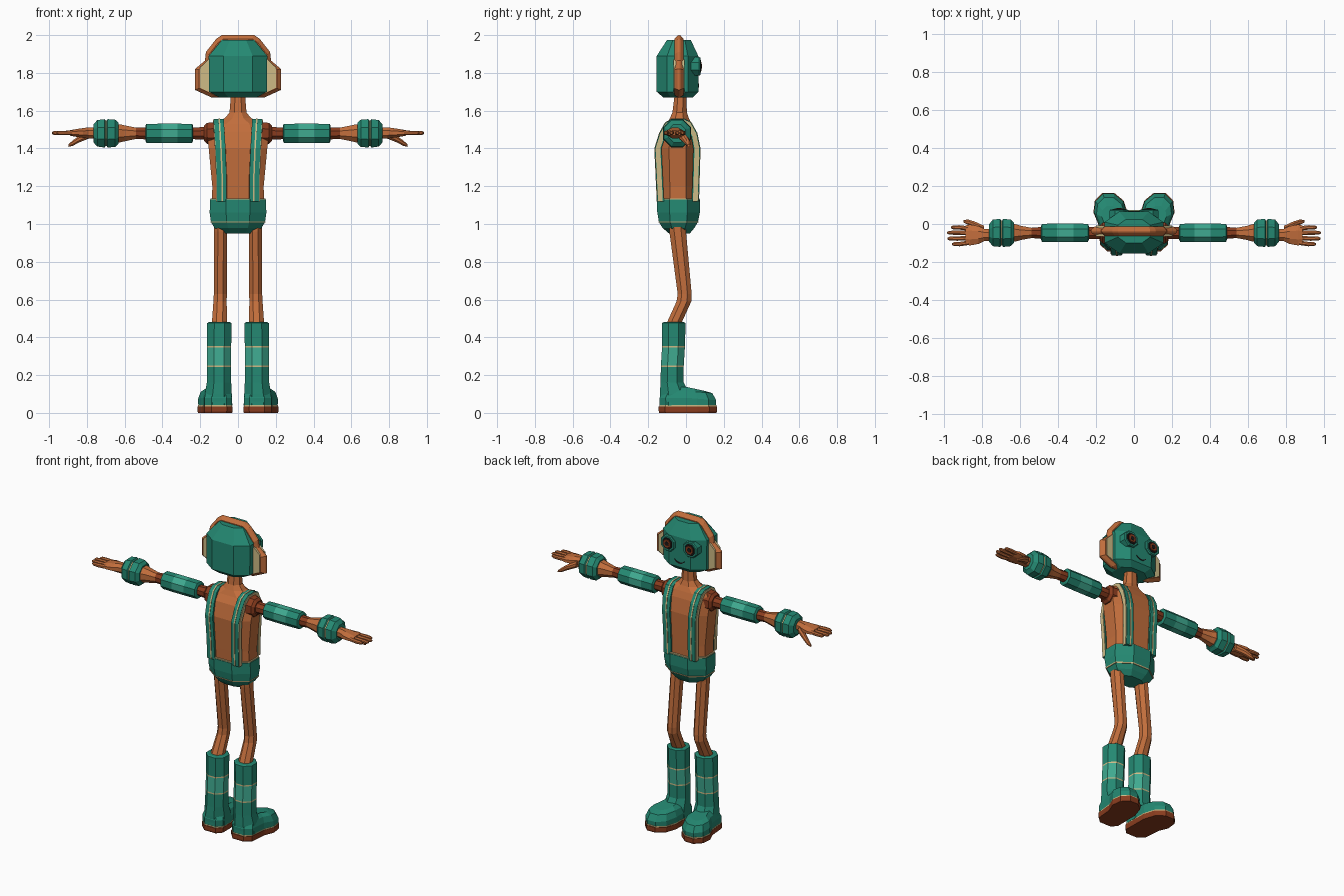
import bpy, bmesh, math


def material(name, rgb):
    m = bpy.data.materials.new(name)
    m.diffuse_color = (*rgb, 1)
    return m


TEAL = material("teal", (0.018, 0.25, 0.17))
LIGHT = material("light_teal", (0.05, 0.40, 0.28))
ORANGE = material("orange", (0.54, 0.155, 0.045))
RUST = material("rust", (0.25, 0.045, 0.013))
BEIGE = material("beige", (0.62, 0.50, 0.24))
BLACK = material("black", (0.012, 0.01, 0.01))


def ring(axis, t, u0, u1, v0, v1, c=0.29):
    """Eight-sided chamfered rectangle across an axis; c is the chamfer share."""
    cu, cv = (u1 - u0) * c, (v1 - v0) * c
    uv = [(u0 + cu, v0), (u1 - cu, v0), (u1, v0 + cv), (u1, v1 - cv),
          (u1 - cu, v1), (u0 + cu, v1), (u0, v1 - cv), (u0, v0 + cv)]
    order = {'x': lambda u, v: (t, u, v), 'y': lambda u, v: (u, t, v),
             'z': lambda u, v: (u, v, t)}[axis]
    return [order(u, v) for u, v in uv]


def loft(name, rings, mats, mirror=False):
    """Skin rings in order; mats is one colour or one colour per segment."""
    if not isinstance(mats, list):
        mats = [mats] * (len(rings) - 1)
    slots = list(dict.fromkeys(mats))
    bm = bmesh.new()
    rows = [[bm.verts.new(p) for p in r] for r in rings]
    n = len(rows[0])
    for k, m in enumerate(mats):
        for i in range(n):
            j = (i + 1) % n
            f = bm.faces.new((rows[k][i], rows[k][j], rows[k + 1][j], rows[k + 1][i]))
            f.material_index = slots.index(m)
    bm.faces.new(rows[0]).material_index = slots.index(mats[0])
    bm.faces.new(rows[-1]).material_index = slots.index(mats[-1])
    bmesh.ops.recalc_face_normals(bm, faces=bm.faces)
    me = bpy.data.meshes.new(name)
    bm.to_mesh(me)
    bm.free()
    for m in slots:
        me.materials.append(m)
    ob = bpy.data.objects.new(name, me)
    bpy.context.collection.objects.link(ob)
    if mirror:
        ob.modifiers.new("mirror", 'MIRROR')
    return ob


def column(name, rows, mats, mirror=False, c=0.29):
    """Vertical loft from rows of (z, x0, x1, y0, y1)."""
    return loft(name, [ring('z', *r, c) for r in rows], mats, mirror)


def limb(name, rows, mats, y=-0.047, z=1.48):
    """Sideways loft from rows of (x, half depth, half height), on both sides."""
    return loft(name, [ring('x', x, y - a, y + a, z - b, z + b) for x, a, b in rows], mats, True)


# Torso with neck
column("torso", [(1.08, -.138, .138, -.14, .058), (1.2, -.136, .136, -.145, .06),
                 (1.4, -.155, .155, -.152, .062), (1.49, -.166, .166, -.128, .045),
                 (1.53, -.145, .145, -.10, .03), (1.56, -.07, .07, -.085, .015),
                 (1.59, -.045, .045, -.072, .005), (1.70, -.036, .036, -.058, .0)], ORANGE)

# Trousers with waist trim and seam
column("trousers", [(.95, -.09, .09, -.09, .02), (.98, -.125, .125, -.125, .045),
                    (1.01, -.143, .143, -.143, .063), (1.06, -.15, .15, -.152, .073),
                    (1.13, -.148, .148, -.155, .074)], TEAL)
column("trouser_seam", [(1.007, -.145, .145, -.145, .065), (1.014, -.147, .147, -.147, .067)], BEIGE)
column("waist_trim", [(1.125, -.145, .145, -.152, .071), (1.136, -.145, .145, -.152, .071)], BEIGE)

# Shoulder straps following the torso profile
PATH = [(.066, 1.12), (.070, 1.25), (.074, 1.4), (.058, 1.48), (.025, 1.54), (-.01, 1.556),
        (-.075, 1.556), (-.11, 1.535), (-.14, 1.48), (-.165, 1.4), (-.158, 1.25), (-.152, 1.12)]


def strap(name, x0, x1, lift, depth, mat):
    rings = []
    for y, z in PATH:
        dy, dz = y + .045, max(z - 1.42, 0)
        d = math.hypot(dy, dz)
        ny, nz = dy / d, dz / d
        lean = .015 * max(0, (z - 1.3) / .25)
        rings.append([(x + lean, y + ny * s, z + nz * s) for x, s in
                      ((x0, lift), (x1, lift), (x1, lift - depth), (x0, lift - depth))])
    loft(name, rings, mat, True)


strap("strap", .06, .112, 0, .035, TEAL)
strap("strap_stripe", .080, .088, .003, .006, BEIGE)
strap("strap_edge", .110, .116, -.004, .025, BEIGE)

# Head
column("head", [(1.67, -.10, .10, -.12, .035), (1.70, -.153, .153, -.155, .065),
                (1.89, -.155, .155, -.155, .065), (1.975, -.085, .085, -.10, .025)], TEAL, c=0.25)

# Crest and ear plate with pale ear panels
half = [(.085, 2.0), (.115, 1.98), (.17, 1.91), (.175, 1.865), (.228, 1.82), (.228, 1.71), (.14, 1.67)]
outline = half + [(-x, z) for x, z in reversed(half)]
loft("crest", [[(x * k, y, 1.8 + (z - 1.8) * k) for x, z in outline]
               for y, k in ((-.062, .9), (-.045, .99), (-.037, 1), (-.029, .99), (-.012, .9))], ORANGE)
panel = [(.13, 1.885), (.158, 1.87), (.2, 1.83), (.2, 1.72), (.13, 1.688)]
loft("ear_panel", [[(x, y, z) for x, z in panel] for y in (-.066, -.008)], BEIGE, True)


# Eyes as stacked discs
def disc(name, r, y0, y1, mat):
    rings = [ring('y', y, .08 - k, .08 + k, 1.835 - k, 1.835 + k)
             for y, k in ((y0, r), (y1 - .006, r), (y1, r * .9))]
    loft(name, rings, mat, True)


disc("eye_housing", .05, 0, .076, TEAL)
disc("eye_rim", .037, .06, .079, BLACK)
disc("eye_iris", .026, .06, .082, RUST)
disc("eye_pupil", .014, .06, .084, BLACK)

# Smiling mouth plate
xs = [-.035 + .01 * i for i in range(8)]
lower = [(x, 1.722 + 14 * x * x) for x in xs]
upper = [(x, 1.730 + 12 * x * x) for x in reversed(xs)]
loft("mouth", [[(x, y, z) for x, z in lower + upper] for y in (.062, .068)], BLACK)

# Arms
limb("shoulder_joint", [(.12, .06, .06), (.165, .055, .055), (.18, .04, .04)], RUST)
limb("upper_arm", [(.16, .034, .034), (.26, .030, .030)], RUST)
limb("sleeve", [(.238, .036, .04), (.243, .048, .05), (.32, .049, .051), (.405, .049, .051),
                (.485, .048, .05), (.49, .036, .04)], [TEAL, TEAL, LIGHT, TEAL, TEAL])
limb("forearm", [(.48, .032, .032), (.54, .027, .030), (.60, .038, .042),
                 (.625, .046, .048), (.65, .046, .048)], [RUST, ORANGE, ORANGE, ORANGE])
limb("cuff", [(.632, .052, .055), (.65, .070, .072), (.69, .074, .075), (.695, .066, .067),
              (.701, .066, .067), (.706, .074, .075), (.745, .070, .070), (.765, .045, .048)],
     [TEAL, TEAL, TEAL, BEIGE, TEAL, TEAL, TEAL])

# Hands
limb("palm", [(.755, .030, .030), (.79, .032, .030), (.82, .047, .026),
              (.865, .055, .019), (.89, .050, .014)], ORANGE, y=-.058, z=1.482)
for i, (y, tip) in enumerate([(-.018, .965), (-.046, .985), (-.077, .983), (-.106, .96)]):
    base = -.058 + (y + .058) * .85
    rows = [(.87, base, .012), ((.88 + tip) / 2, y, .0115), (tip - .01, y, .010), (tip, y, .005)]
    loft(f"finger_{i + 1}", [ring('x', x, c - r, c + r, 1.482 - r, 1.482 + r) for x, c, r in rows],
         ORANGE, True)
thumb = [(.79, -.03, 1.472, .02), (.84, -.005, 1.45, .018), (.875, .01, 1.428, .014), (.898, .014, 1.415, .007)]
loft("thumb", [ring('x', x, y - r, y + r, z - r, z + r) for x, y, z, r in thumb], ORANGE, True)

# Legs
column("leg", [(.44, .056, .142, -.112, -.035), (.48, .058, .138, -.10, -.022),
               (.59, .06, .13, -.05, .028), (.63, .059, .128, -.044, .030),
               (.96, .057, .127, -.088, .0), (1.0, .057, .127, -.088, .0)], ORANGE, True)

# Boot shafts with a pale middle band and trim
rows = [(.04, .03, .18, -.14, .02), (.10, .033, .175, -.138, .02), (.16, .036, .165, -.135, -.012),
        (.242, .036, .163, -.133, -.012), (.25, .036, .163, -.133, -.012), (.345, .036, .163, -.127, -.006),
        (.353, .036, .163, -.127, -.006), (.475, .034, .163, -.128, -.002), (.48, .042, .155, -.12, -.01)]
column("boot_shaft", rows, [TEAL, TEAL, TEAL, BEIGE, LIGHT, BEIGE, TEAL, TEAL], True)

# Feet: shaped uppers above flat soles
foot = [(.06, -.143), (.14, -.143), (.178, -.11), (.188, 0), (.213, .06), (.206, .122),
        (.165, .163), (.105, .163), (.055, .122), (.032, .05), (.030, -.11)]


def foot_ring(k, z, drop=0):
    return [(.118 + (x - .118) * k, .01 + (y - .01) * k, z - drop * max(0, y)) for x, y in foot]


loft("foot", [foot_ring(.97, .035), foot_ring(.98, .08, .08), foot_ring(.84, .115, .06),
              foot_ring(.55, .137, .12)], TEAL, True)
loft("sole_trim", [foot_ring(.985, .033), foot_ring(.985, .041)], BEIGE, True)
loft("sole", [foot_ring(.99, 0), foot_ring(1.01, .01), foot_ring(1.01, .034)], RUST, True)
